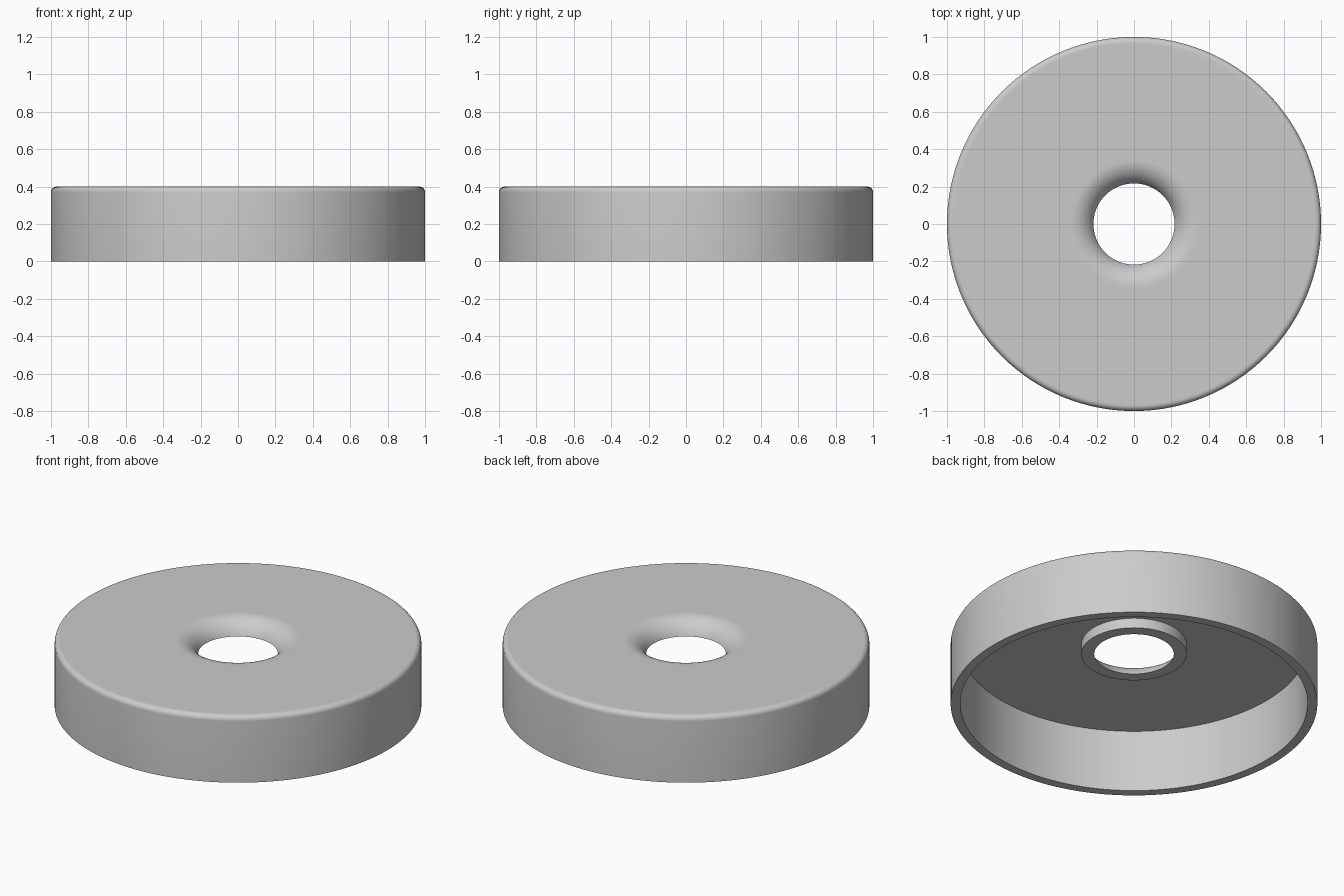
import bpy, bmesh
from math import asin, cos, pi, radians, sin

if "Cube" in bpy.data.objects:
    bpy.data.objects.remove(bpy.data.objects["Cube"], do_unlink=True)

SEGMENTS = 128
TOP, CEILING, COLLAR_Z = 0.4, 0.373, 0.313
RIM, RIM_INNER, HOLE, COLLAR = 1.0, 0.947, 0.217, 0.287
EDGE_R, FLARE_R = 0.03, 0.13


def arc(cx, cz, radius, start, end, steps):
    """Points on an arc in the (radius, height) plane."""
    angles = [start + (end - start) * i / steps for i in range(steps + 1)]
    return [(cx + radius * cos(a), cz + radius * sin(a)) for a in angles]


def lathe(name, profile, material):
    """Revolve a closed profile about the z axis."""
    bm = bmesh.new()
    verts = [bm.verts.new((r, 0, z)) for r, z in profile]
    edges = [bm.edges.new((a, b)) for a, b in zip(verts, verts[1:] + verts[:1])]
    bmesh.ops.spin(bm, geom=verts + edges, cent=(0, 0, 0), axis=(0, 0, 1),
                   angle=2 * pi, steps=SEGMENTS, use_merge=True)
    bmesh.ops.remove_doubles(bm, verts=bm.verts, dist=0.0001)
    bmesh.ops.recalc_face_normals(bm, faces=bm.faces)
    mesh = bpy.data.meshes.new(name)
    bm.to_mesh(mesh)
    bm.free()
    mesh.materials.append(material)
    obj = bpy.data.objects.new(name, mesh)
    bpy.context.collection.objects.link(obj)
    bpy.ops.object.select_all(action="DESELECT")
    obj.select_set(True)
    bpy.context.view_layer.objects.active = obj
    bpy.ops.object.shade_smooth_by_angle(angle=radians(30))
    return obj


grey = bpy.data.materials.new("plain grey")
grey.use_nodes = True
grey.diffuse_color = (0.6, 0.6, 0.6, 1)
grey.node_tree.nodes["Principled BSDF"].inputs["Base Color"].default_value = (0.6, 0.6, 0.6, 1)

# Outer wall with a rounded top edge
profile = [(RIM_INNER, 0), (RIM, 0)]
profile += arc(RIM - EDGE_R, TOP - EDGE_R, EDGE_R, 0, pi / 2, 8)

# Flat top, then the flare curving down into the centre hole
start = asin((COLLAR_Z - TOP + FLARE_R) / FLARE_R)
flare_x = HOLE + FLARE_R * cos(start)
profile += [(RIM - EDGE_R - 0.01, TOP), (flare_x + 0.01, TOP)]
profile += arc(flare_x, TOP - FLARE_R, FLARE_R, pi / 2, pi - start, 14)

# Collar below the hole and the hollow underside
profile += [(COLLAR, COLLAR_Z), (COLLAR, CEILING), (RIM_INNER, CEILING)]
lathe("round_cap", profile, grey)
